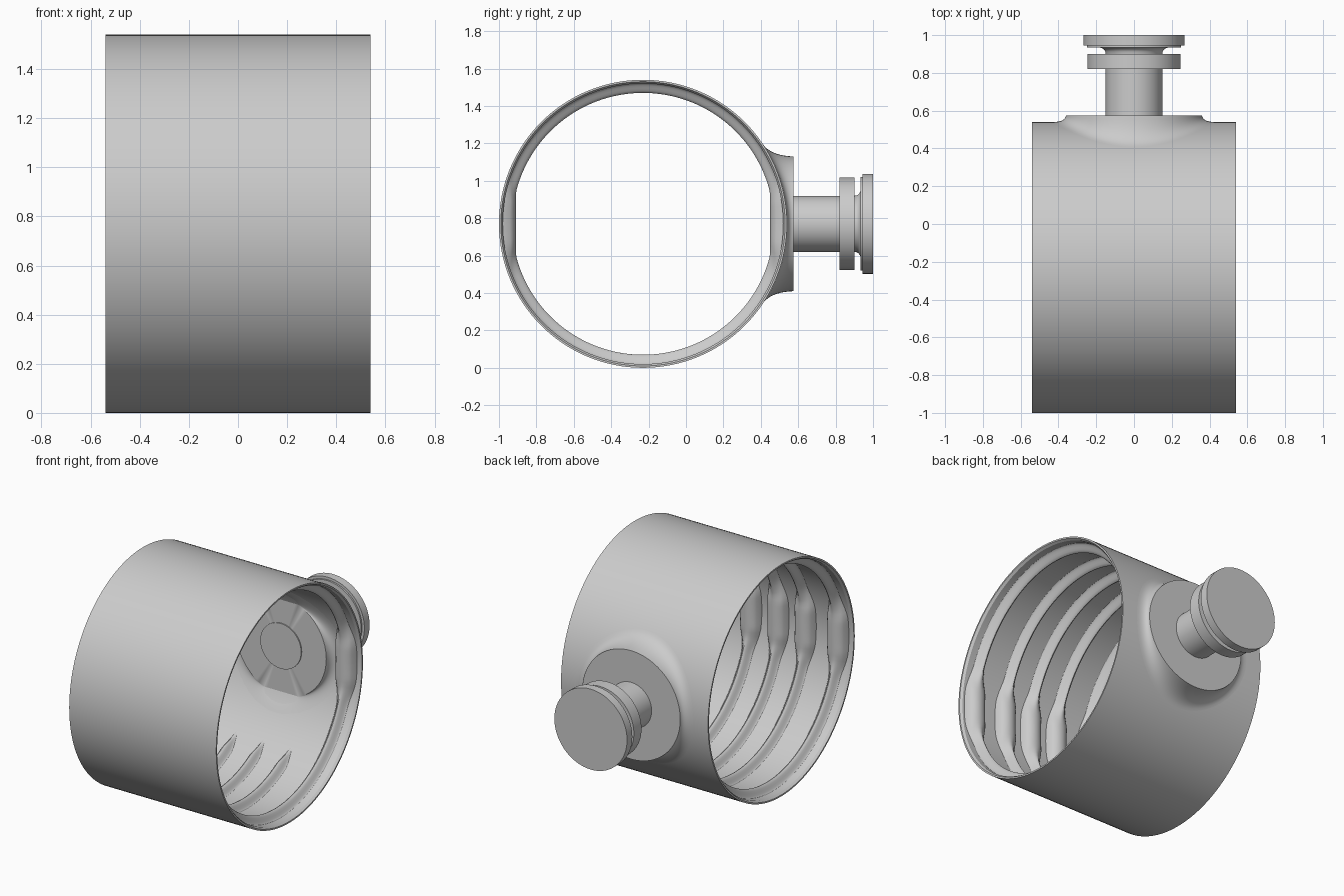
import bpy, bmesh
from math import sin, cos, pi, sqrt, radians, degrees

if "Cube" in bpy.data.objects:
    bpy.data.objects.remove(bpy.data.objects["Cube"])

CY, CZ = -0.23, 0.77          # centre line of the sleeve (runs along x)
R_OUT, R_IN = 0.77, 0.75
SEG = 128


def mesh_from_rows(name, rows, close_rows=False, close_cols=True, caps=False, flip=False):
    """Skin a grid of points into one smooth-shaded object."""
    bm = bmesh.new()
    grid = [[bm.verts.new(p) for p in row] for row in rows]
    n, m = len(grid), len(grid[0])
    for i in range(n if close_rows else n - 1):
        for j in range(m if close_cols else m - 1):
            a, b = grid[i], grid[(i + 1) % n]
            k = (j + 1) % m
            bm.faces.new((a[j], a[k], b[k], b[j]))
    if caps:
        bm.faces.new(grid[0])
        bm.faces.new(grid[-1])
    bmesh.ops.recalc_face_normals(bm, faces=bm.faces)
    if flip:
        bmesh.ops.reverse_faces(bm, faces=bm.faces)
    me = bpy.data.meshes.new(name)
    bm.to_mesh(me)
    bm.free()
    ob = bpy.data.objects.new(name, me)
    bpy.context.collection.objects.link(ob)
    bpy.ops.object.select_all(action='DESELECT')
    ob.select_set(True)
    bpy.context.view_layer.objects.active = ob
    bpy.ops.object.shade_smooth_by_angle(angle=radians(30))
    return ob


def ring_x(x, r):
    return [(x, CY + r * cos(2 * pi * j / SEG), CZ + r * sin(2 * pi * j / SEG)) for j in range(SEG)]


def ring_y(y, r, n=96):
    return [(r * cos(2 * pi * j / n), y, CZ + r * sin(2 * pi * j / n)) for j in range(n)]


def smooth(t):
    t = max(0.0, min(1.0, t))
    return t * t * (3 - 2 * t)


# open sleeve with bevelled rims
profile = [(-0.54, R_OUT), (0.54, R_OUT), (0.54, 0.76), (0.525, R_IN), (-0.525, R_IN), (-0.54, 0.76)]
mesh_from_rows("sleeve", [ring_x(x, r) for x, r in profile], close_rows=True)


# inner ribs: rounded section, swelling to flat pads on the two y sides
def rib(name, x0, start, end, taper):
    n = 144
    rows = []
    for i in range(n + 1):
        d = start + (end - start) * i / n
        a = radians(d)
        fade = smooth(min(d - start, end - d) / 14) if taper else 1.0
        off = min(abs((d % 180)), 180 - (d % 180))       # angle away from the y axis
        pad = 1 - smooth((off - 8) / 14)
        top = 0.70
        if off < 13.8:
            top = min(top, 0.68 / cos(radians(off)))
        half = (0.045 + 0.027 * pad) * (0.25 + 0.75 * fade)
        row = []
        for j in range(13):
            t = -1 + j / 6
            h = cos(t * pi / 2) ** 2
            h = h * (1 - pad) + sqrt(max(0, 1 - t * t)) * pad
            r = R_IN + 0.002 - (R_IN + 0.002 - top) * h * fade
            row.append((x0 + half * t, CY + r * cos(a), CZ + r * sin(a)))
        rows.append(row)
    ob = mesh_from_rows(name, rows, close_cols=False)
    # make the faces point to the centre line
    f = ob.data.polygons[len(ob.data.polygons) // 2]
    if f.normal.y * (f.center.y - CY) + f.normal.z * (f.center.z - CZ) > 0:
        ob.data.flip_normals()


for i, x in enumerate((-0.2, 0.0, 0.2)):
    rib(f"inner_rib_{i + 1}", x, 46, 314, True)
for i, x in enumerate((-0.44, 0.44)):
    rib(f"rim_rib_{i + 1}", x, 0, 360, False)


# boss plates: flat disc blended into the sleeve wall by a concave foot
def boss(name, y_face, r_face, r_end, radius, flip):
    n = 96
    rows = [ring_y(y_face, 0.02), ring_y(y_face, r_face)]
    wall = lambda s: CY + sqrt(radius ** 2 - s * s)
    for i in range(1, 11):
        t = i / 10
        row = []
        for j in range(n):
            c, s = cos(2 * pi * j / n), sin(2 * pi * j / n)
            y1, y2 = wall((r_face + 0.005) * s), wall(r_end * s)
            r = (1 - t) ** 2 * r_face + 2 * t * (1 - t) * (r_face + 0.005) + t * t * r_end
            y = (1 - t) ** 2 * y_face + 2 * t * (1 - t) * y1 + t * t * y2
            row.append((r * c, y, CZ + r * s))
        rows.append(row)
    ob = mesh_from_rows(name, rows)
    if (ob.data.polygons[0].normal.y < 0) != flip:
        ob.data.flip_normals()


boss("outer_boss", 0.575, 0.36, 0.43, R_OUT, False)
boss("inner_boss", 0.455, 0.33, 0.42, R_IN, True)

# turned pin: stem, collar, flared neck and head
pin = [(0.448, 0.15), (0.82, 0.15), (0.82, 0.247), (0.90, 0.247), (0.90, 0.15),
       (0.912, 0.152), (0.922, 0.157), (0.93, 0.168), (0.934, 0.18),
       (0.934, 0.25), (0.945, 0.25), (0.945, 0.267), (1.0, 0.267)]
mesh_from_rows("turned_pin", [ring_y(y, r) for y, r in pin], caps=True)
